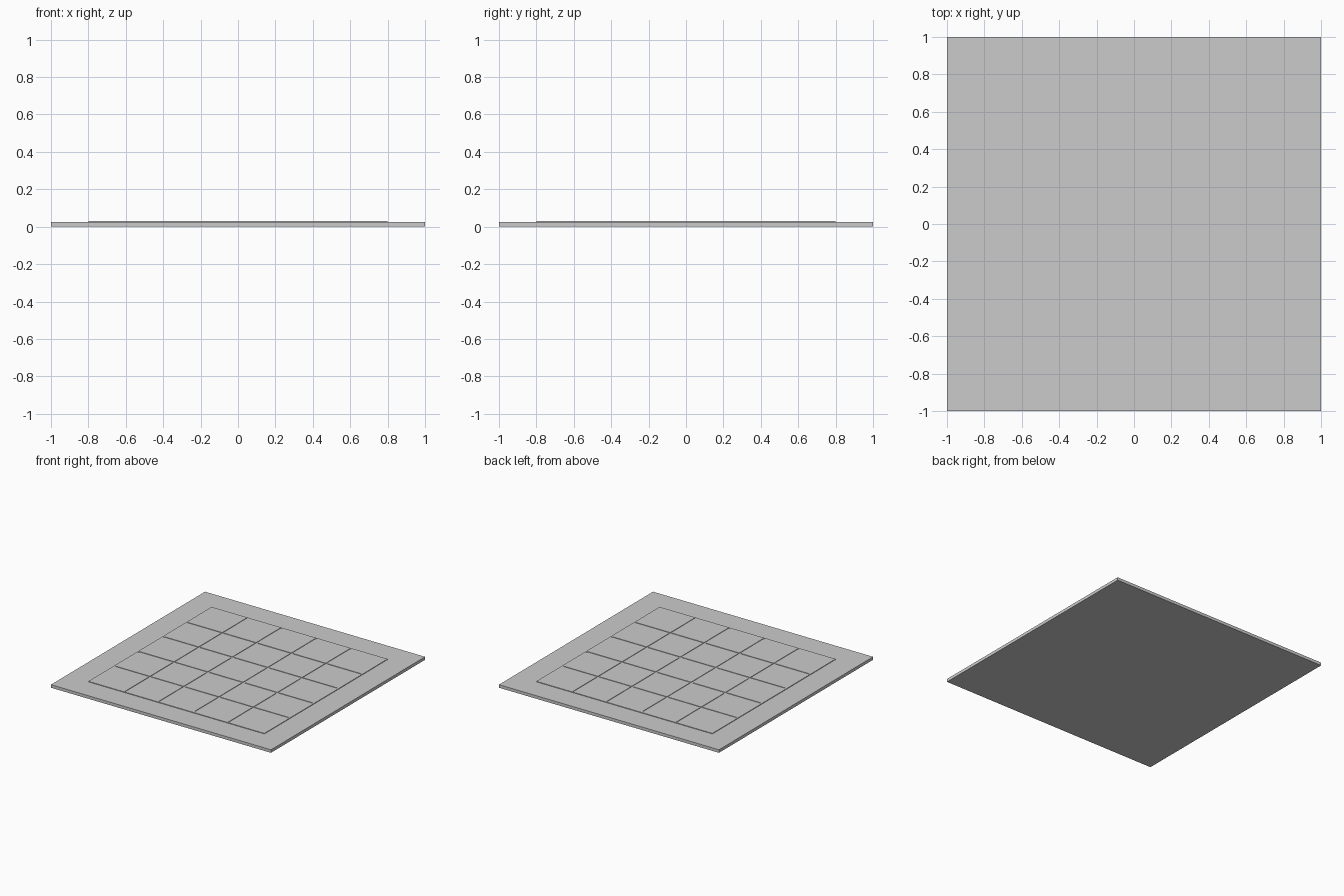
import bpy, bmesh

if "Cube" in bpy.data.objects:
    bpy.data.objects.remove(bpy.data.objects["Cube"])

BASE_TOP, PANEL_TOP, GROOVE_DEPTH = 0.025, 0.03, 0.004
PANEL, GROOVE_END = 0.8, 0.787
LINES = [(-0.47, 0.005), (-0.16, 0.008), (0.16, 0.008), (0.47, 0.005)]


def finish(bm, name):
    bmesh.ops.recalc_face_normals(bm, faces=bm.faces)
    mesh = bpy.data.meshes.new(name)
    bm.to_mesh(mesh)
    bm.free()
    obj = bpy.data.objects.new(name, mesh)
    bpy.context.collection.objects.link(obj)
    return obj


def in_groove(v):
    return any(abs(v - c) < h for c, h in LINES)


# Square base slab
bm = bmesh.new()
bmesh.ops.create_cube(bm, size=1)
for v in bm.verts:
    v.co.x *= 2
    v.co.y *= 2
    v.co.z = BASE_TOP if v.co.z > 0 else 0
finish(bm, "base_plate")

# Slightly raised panel, divided at the groove edges
bm = bmesh.new()
cuts = sorted([-PANEL, -GROOVE_END, GROOVE_END, PANEL]
              + [c + s * h for c, h in LINES for s in (-1, 1)])
grid = [[bm.verts.new((x, y, PANEL_TOP)) for y in cuts] for x in cuts]
n = len(cuts)
for i in range(n - 1):
    for j in range(n - 1):
        bm.faces.new((grid[i][j], grid[i + 1][j],
                      grid[i + 1][j + 1], grid[i][j + 1]))

# Panel rim down to the base
rim = [e for e in bm.edges if e.is_boundary]
ret = bmesh.ops.extrude_edge_only(bm, edges=rim)
for v in ret["geom"]:
    if isinstance(v, bmesh.types.BMVert):
        v.co.z = BASE_TOP

# Sunken grid lines, stopping short of the panel rim
sunk = []
for f in bm.faces:
    c = f.calc_center_median()
    if (max(abs(c.x), abs(c.y)) < GROOVE_END
            and (in_groove(c.x) or in_groove(c.y))):
        sunk.append(f)
ret = bmesh.ops.extrude_face_region(bm, geom=sunk)
for v in ret["geom"]:
    if isinstance(v, bmesh.types.BMVert):
        v.co.z -= GROOVE_DEPTH
left = [f for f in sunk if f.is_valid]
if left:
    bmesh.ops.delete(bm, geom=left, context='FACES')
finish(bm, "grid_panel")
